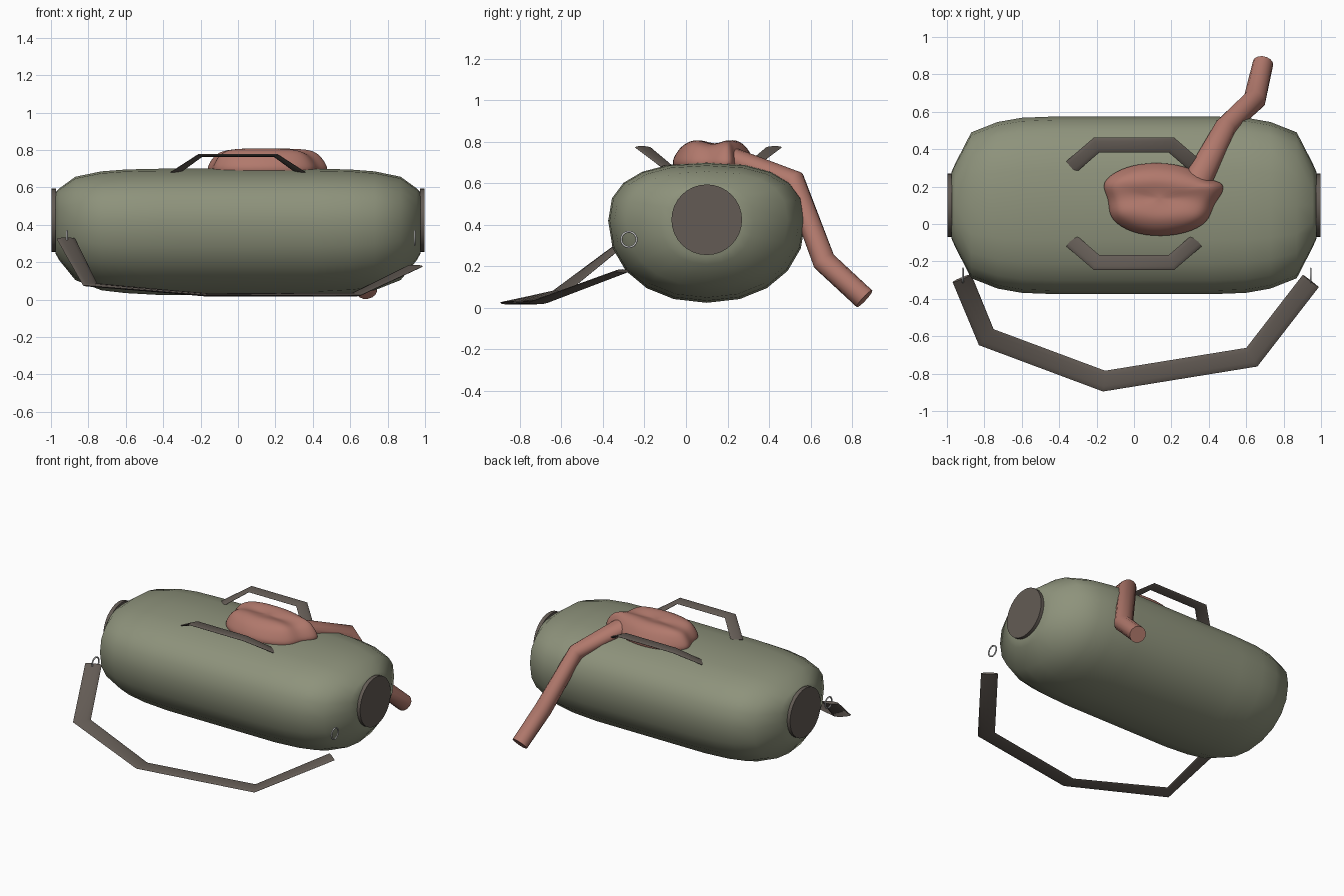
import bpy, bmesh, math
from mathutils import Vector

if "Cube" in bpy.data.objects:
    bpy.data.objects.remove(bpy.data.objects["Cube"])


def material(name, rgb):
    m = bpy.data.materials.new(name)
    m.diffuse_color = (*rgb, 1)
    m.use_nodes = True
    m.node_tree.nodes["Principled BSDF"].inputs["Base Color"].default_value = m.diffuse_color
    return m


CANVAS = material("canvas", (0.27, 0.29, 0.20))
CLOTH = material("cloth", (0.44, 0.19, 0.15))
WEB = material("webbing", (0.125, 0.105, 0.09))
METAL = material("metal", (0.6, 0.6, 0.58))


def finish(ob, mat, angle):
    ob.data.materials.append(mat)
    bpy.ops.object.select_all(action='DESELECT')
    ob.select_set(True)
    bpy.context.view_layer.objects.active = ob
    bpy.ops.object.shade_smooth_by_angle(angle=math.radians(angle))
    return ob


def loft(name, rings, mat, angle=40):
    """Skin a list of equal-length point rings and cap both ends."""
    bm = bmesh.new()
    rows = [[bm.verts.new(p) for p in r] for r in rings]
    n = len(rows[0])
    for a, b in zip(rows, rows[1:]):
        for i in range(n):
            j = (i + 1) % n
            bm.faces.new((a[i], a[j], b[j], b[i]))
    bm.faces.new(rows[0][::-1])
    bm.faces.new(rows[-1])
    bmesh.ops.recalc_face_normals(bm, faces=bm.faces)
    me = bpy.data.meshes.new(name)
    bm.to_mesh(me)
    bm.free()
    ob = bpy.data.objects.new(name, me)
    bpy.context.collection.objects.link(ob)
    return finish(ob, mat, angle)


def sweep(name, pts, sizes, mat, sides=12, angle=40):
    """Elliptical section (half width, half thickness) along a mitred path."""
    pts = [Vector(p) for p in pts]
    rings = []
    for k, p in enumerate(pts):
        t1 = (p - pts[k - 1]).normalized() if k else (pts[1] - p).normalized()
        t2 = (pts[k + 1] - p).normalized() if k < len(pts) - 1 else t1
        t = (t1 + t2).normalized()
        side = t.cross(Vector((0, 0, 1))).normalized()
        up = side.cross(t)
        bend = t2 - t1
        stretch = 2 / (t1 + t2).length - 1
        if bend.length > 1e-5:
            bend.normalize()
        w, h = sizes[k]
        ring = []
        for i in range(sides):
            a = 2 * math.pi * i / sides
            o = side * w * math.cos(a) + up * h * math.sin(a)
            ring.append(p + o + bend * o.dot(bend) * stretch)
        rings.append(ring)
    return loft(name, rings, mat, angle)


# Bag body: stations of x, half width, height above and depth below the mid line
half = [(0.975, 0.18, 0.155, 0.175), (0.955, 0.225, 0.175, 0.21),
        (0.87, 0.39, 0.237, 0.315), (0.73, 0.445, 0.266, 0.37),
        (0.60, 0.468, 0.276, 0.385), (0.42, 0.475, 0.28, 0.395)]
stations = [(-x, w, u, d) for x, w, u, d in half] + half[::-1]
CY, CZ, SIDES = 0.10, 0.42, 20


def power(v, n):
    return math.copysign(abs(v) ** (2 / n), v)


body = []
for x, w, u, d in stations:
    ring = []
    for i in range(SIDES):
        a = 2 * math.pi * i / SIDES
        c, s = math.cos(a), math.sin(a)
        n, h = (2.5, u) if s > 0 else (2.15, d)
        ring.append((x, CY + w * power(c, n), CZ + h * power(s, n)))
    body.append(ring)
loft("bag_body", body, CANVAS, 55)

# Round end patches and strap rings
for sx, side in ((-1, "left"), (1, "right")):
    bpy.ops.mesh.primitive_cylinder_add(vertices=32, radius=0.17, depth=0.026,
                                        location=(sx * 0.985, CY, 0.425),
                                        rotation=(0, math.pi / 2, 0))
    ob = bpy.context.object
    ob.name = side + "_end_patch"
    finish(ob, WEB, 40)
    bpy.ops.mesh.primitive_torus_add(major_radius=0.037, minor_radius=0.005,
                                     major_segments=24, minor_segments=8,
                                     location=(0.945 if sx > 0 else -0.915, -0.275, 0.33),
                                     rotation=(0, math.pi / 2, 0))
    ob = bpy.context.object
    ob.name = side + "_strap_ring"
    finish(ob, METAL, 60)

# Carry handles, mirrored front to back
for s, name in ((-1, "front_handle"), (1, "back_handle")):
    path = [(x, 0.108 + s * dy, z) for x, dy, z in
            ((-0.335, 0.198, 0.68), (-0.2, 0.314, 0.772),
             (0.2, 0.314, 0.772), (0.335, 0.198, 0.68))]
    sweep(name, path, [(0.04, 0.008)] * 4, WEB)

# Shoulder strap lying on the ground
sweep("shoulder_strap", [(-0.92, -0.29, 0.325), (-0.79, -0.605, 0.08),
                         (-0.16, -0.84, 0.025), (0.63, -0.712, 0.027),
                         (0.945, -0.305, 0.178)],
      [(0.054, 0.009)] * 5, WEB)

# Crumpled garment on top: lumpy outline stacked in shrinking layers
outline = [(-0.18, 0.21), (-0.12, 0.27), (-0.02, 0.315), (0.12, 0.332),
           (0.26, 0.315), (0.37, 0.265), (0.41, 0.235), (0.485, 0.22),
           (0.475, 0.16), (0.42, 0.10), (0.405, 0.01), (0.28, -0.055),
           (0.10, -0.072), (-0.05, -0.035), (-0.14, 0.04), (-0.13, 0.13)]
layers = [(0.93, 0.65), (1.0, 0.69), (1.0, 0.715), (0.90, 0.762),
          (0.77, 0.793), (0.5, 0.803), (0.2, 0.80)]
garment = []
for f, z in layers:
    ring = []
    for x, y in outline:
        px, py = 0.13 + (x - 0.13) * f, 0.135 + (y - 0.135) * f
        fold = 0.013 * math.cos((py - 0.225) * 36 + px * 2 - 0.3) if z > 0.75 else 0
        ring.append((px, py, z + fold))
    garment.append(ring)
ob = loft("garment", garment, CLOTH, 180)
sub = ob.modifiers.new("soft", 'SUBSURF')
sub.levels = sub.render_levels = 2

# Sleeve hanging over the back
sweep("garment_sleeve", [(0.34, 0.23, 0.72), (0.49, 0.52, 0.612),
                         (0.645, 0.665, 0.225), (0.69, 0.86, 0.044)],
      [(0.075, 0.05), (0.057, 0.05), (0.06, 0.055), (0.055, 0.055)], CLOTH, 14, 50)
